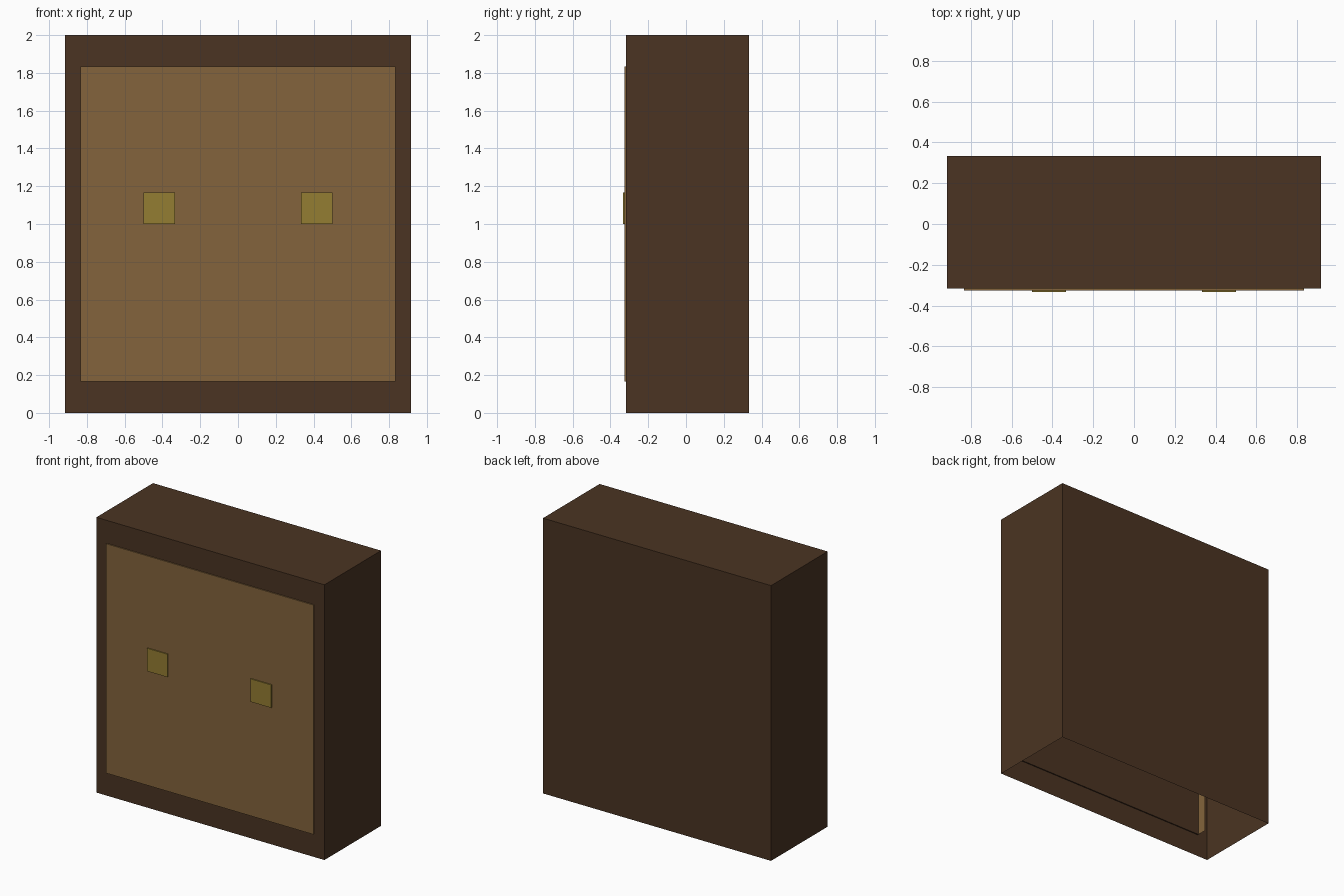
import bpy, bmesh

if "Cube" in bpy.data.objects:
    bpy.data.objects.remove(bpy.data.objects["Cube"])

P = 1 / 12           # the model sits on a grid of 1/12 units
FRONT = -0.317       # front wall of the carcass
BACK = 0.333


def material(name, rgb):
    m = bpy.data.materials.new(name)
    m.diffuse_color = (*rgb, 1)
    m.use_nodes = True
    m.node_tree.nodes["Principled BSDF"].inputs["Base Color"].default_value = m.diffuse_color
    return m


wood_dark = material("dark wood", (0.069, 0.034, 0.016))
wood_light = material("light wood", (0.227, 0.127, 0.045))
brass = material("brass", (0.296, 0.205, 0.032))


def box(name, x, y, z, mat, open_side=None):
    """Box from ranges; open_side is an outward normal whose face is left out."""
    bm = bmesh.new()
    bmesh.ops.create_cube(bm, size=1)
    for v in bm.verts:
        v.co = [lo if c < 0 else hi for c, (lo, hi) in zip(v.co, (x, y, z))]
    bm.normal_update()
    if open_side:
        gone = [f for f in bm.faces
                if sum(a * b for a, b in zip(f.normal, open_side)) > 0.9]
        bmesh.ops.delete(bm, geom=gone, context='FACES')
    me = bpy.data.meshes.new(name)
    bm.to_mesh(me)
    bm.free()
    me.materials.append(mat)
    ob = bpy.data.objects.new(name, me)
    bpy.context.collection.objects.link(ob)
    return ob


# Carcass: thin shell, open underneath
box("cabinet_body", (-11 * P, 11 * P), (FRONT, BACK), (0, 2), wood_dark, (0, 0, -1))

# Door panel on the front, with its dark lining inside the shell
door_x, door_z = (-10 * P, 10 * P), (2 * P, 22 * P)
box("door_panel", door_x, (FRONT - 0.008, FRONT), door_z, wood_light, (0, 1, 0))
box("door_lining", door_x, (FRONT, FRONT + 0.008), door_z, wood_dark, (0, -1, 0))

# Single-sided hinge strip reaching inward at the left edge of the door
bm = bmesh.new()
bm.faces.new([bm.verts.new((-10 * P, y, z)) for y, z in
              ((FRONT, 2 * P), (FRONT + 0.075, 2 * P),
               (FRONT + 0.075, 22 * P), (FRONT, 22 * P))])
me = bpy.data.meshes.new("hinge_strip")
bm.to_mesh(me)
bm.free()
me.materials.append(wood_light)
bpy.context.collection.objects.link(bpy.data.objects.new("hinge_strip", me))

# Pair of square handles
for side, x0 in (("left", -6 * P), ("right", 4 * P)):
    box(f"{side}_handle", (x0, x0 + 2 * P), (BACK * -1, FRONT - 0.008),
        (12 * P, 14 * P), brass, (0, 1, 0))
